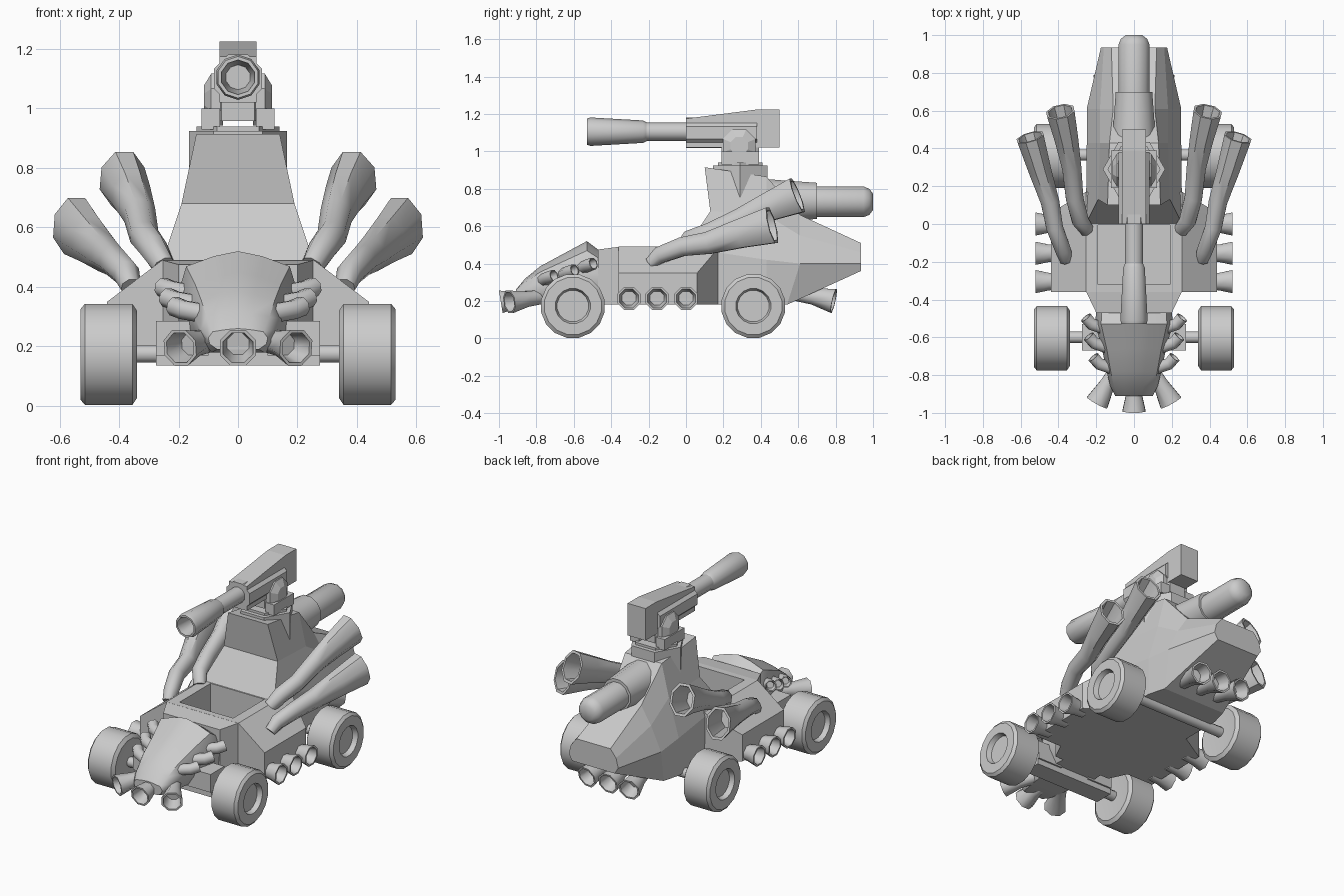
import bpy, bmesh, math
from mathutils import Vector as V

if "Cube" in bpy.data.objects:
    bpy.data.objects.remove(bpy.data.objects["Cube"])


def finish(name, bm, smooth=None):
    bmesh.ops.remove_doubles(bm, verts=bm.verts, dist=0.0005)
    bmesh.ops.recalc_face_normals(bm, faces=bm.faces)
    me = bpy.data.meshes.new(name)
    bm.to_mesh(me)
    bm.free()
    ob = bpy.data.objects.new(name, me)
    bpy.context.collection.objects.link(ob)
    bpy.ops.object.select_all(action='DESELECT')
    ob.select_set(True)
    bpy.context.view_layer.objects.active = ob
    if smooth:
        bpy.ops.object.shade_smooth_by_angle(angle=math.radians(smooth))
    return ob


def skin(bm, rings):
    """Join equal-length closed rings of verts with quads."""
    n = len(rings[0])
    for a, b in zip(rings, rings[1:]):
        for i in range(n):
            j = (i + 1) % n
            bm.faces.new((a[i], a[j], b[j], b[i]))


def hull(name, stations, smooth=None):
    """Loft half sections (x, y, z listed bottom to top), mirrored in x."""
    bm = bmesh.new()
    rings = []
    for s in stations:
        pts = list(s) + [(-x, y, z) for x, y, z in reversed(s)]
        rings.append([bm.verts.new(p) for p in pts])
    skin(bm, rings)
    n = len(rings[0])
    for r in (rings[0], rings[-1]):
        for i in range(n // 2 - 1):
            bm.faces.new((r[i], r[i + 1], r[n - 2 - i], r[n - 1 - i]))
    return finish(name, bm, smooth)


def circle(bm, c, t, r, n, tall=1):
    t = V(t).normalized()
    u = t.cross(V((0, 0, 1)))
    u = u.normalized() if u.length > 0.01 else V((1, 0, 0))
    w = u.cross(t) * tall
    ang = [(k + 0.5) * 2 * math.pi / n for k in range(n)]
    return [bm.verts.new(V(c) + r * (math.cos(a) * u + math.sin(a) * w)) for a in ang]


def lathe(name, origin, axis, profile, n=8, smooth=None):
    """Turn (distance, radius) pairs around an axis; ends are capped."""
    bm = bmesh.new()
    rings = [circle(bm, V(origin) + V(axis) * d, axis, r, n) for d, r in profile]
    skin(bm, rings)
    bm.faces.new(rings[0])
    bm.faces.new(rings[-1])
    return finish(name, bm, smooth)


def pipe(name, pts, radii, n=8, tall=1, depth=0.08):
    """Tube along points with a hollow mouth at the last point."""
    bm = bmesh.new()
    pts = [V(p) for p in pts]
    rings = []
    for i, (p, r) in enumerate(zip(pts, radii)):
        t = pts[min(i + 1, len(pts) - 1)] - pts[max(i - 1, 0)]
        rings.append(circle(bm, p, t, r, n, 1 + (tall - 1) * i / (len(pts) - 1)))
    t.normalize()
    rings.append(circle(bm, pts[-1], t, radii[-1] * 0.83, n, tall))
    rings.append(circle(bm, pts[-1] - t * depth, t, radii[-1] * 0.6, n, tall))
    skin(bm, rings)
    bm.faces.new(rings[0])
    bm.faces.new(rings[-1])
    return finish(name, bm, 50)


def box(name, x, y, z):
    """Box from (min, max) pairs."""
    bm = bmesh.new()
    bmesh.ops.create_cube(bm, size=1)
    for v in bm.verts:
        v.co = [a + (b - a) * (c + 0.5) for (a, b), c in zip((x, y, z), v.co)]
    return finish(name, bm)


# Middle body with side pods, cockpit cut out
def pod(y, w, zm):
    return [(w, y, .18), (w, y, zm), (.255, y, .49)]


body = hull("middle_body", [pod(-.36, .44, .35), pod(.06, .44, .35), pod(.17, .255, .48)])
cut = box("cockpit_cutter", (-.19, .19), (-.32, -.005), (.25, .7))
mod = body.modifiers.new("cockpit", 'BOOLEAN')
mod.object, mod.operation, mod.solver = cut, 'DIFFERENCE', 'EXACT'
bpy.context.view_layer.objects.active = body
bpy.ops.object.modifier_apply(modifier="cockpit")
bpy.data.objects.remove(cut)

# Cowl and rounded nose
hull("cowl", [[(.255, -.355, .18), (.255, -.355, .49)], [(.2, -.47, .18), (.2, -.47, .475)]])


def arch(y, w, top, low=.18):
    h = top - low
    return [(w * .7, y, low), (w * .95, y, low + h * .25), (w, y, low + h * .55),
            (w * .85, y, low + h * .85), (w * .4, y, low + h * .95), (0, y, top)]


hull("nose", [arch(-.45, .2, .46), arch(-.53, .205, .52), arch(-.66, .17, .45),
              arch(-.78, .145, .385), arch(-.86, .125, .32), arch(-.91, .1, .26, .19)], 40)

# Rear body rising to the turret tower
hull("rear_body", [
    [(.25, .17, .18), (.255, 0, .485), (.19, .13, .68), (.14, .1, .915)],
    [(.25, .43, .18), (.25, .43, .42), (.18, .43, .66), (.13, .43, .865)],
    [(.22, .54, .18), (.25, .61, .40), (.18, .61, .55), (.11, .61, .66)],
    [(.15, .935, .36), (.175, .935, .40), (.16, .935, .46), (.12, .935, .51)]])

# Rear tank
lathe("rear_tank_sleeve", (0, 0, .735), (0, 1, 0), [(.38, .125), (.5, .115), (.7, .1)], 12, 40)
lathe("rear_tank", (0, 0, .73), (0, 1, 0),
      [(.6, .085), (.95, .085), (.98, .072), (1.0, .045)], 12, 50)

# Turret base and fork
def hexprism(name, rx, ry, z0, z1, y, taper=1):
    bm = bmesh.new()
    rings = []
    for z, s in ((z0, 1), (z1, taper)):
        rings.append([bm.verts.new((rx * s * math.cos(k * math.pi / 3),
                                    y + ry * s * math.sin(k * math.pi / 3) / .866, z))
                      for k in range(6)])
    skin(bm, rings)
    bm.faces.new(rings[0])
    bm.faces.new(rings[1])
    return finish(name, bm)


hexprism("turret_plinth", .165, .145, .68, .925, .29)
hexprism("turret_plate", .14, .12, .92, .94, .29)
hexprism("turret_cradle", .11, .1, .958, 1.03, .29)
for s in (-1, 1):
    box("fork_arm", sorted((s * .06, s * .122)), (.19, .39), (.93, 1.0))
    lathe("trunnion", (0, .285, 1.03), (s, 0, 0), [(.05, .095), (.09, .095), (.115, .05)], 8)

# Gun: receiver wedge, octagonal jacket, barrel and muzzle
side = [(0, 1.02), (0, 1.175), (.39, 1.225), (.5, 1.225), (.5, 1.02)]
bm = bmesh.new()
sides = [[bm.verts.new((x, y, z)) for y, z in side] for x in (-.063, .063)]
skin(bm, sides)
bm.faces.new(sides[0])
bm.faces.new(sides[1])
finish("gun_receiver", bm)
lathe("gun_jacket", (0, 0, 1.1), (0, 1, 0), [(0, .088), (.38, .088)], 8)
lathe("gun_barrel", (0, 0, 1.105), (0, 1, 0), [(-.25, .05), (.05, .05)], 10, 40)
pipe("gun_muzzle", [(0, -.21, 1.105), (0, -.23, 1.105), (0, -.51, 1.105), (0, -.53, 1.105)],
     [.05, .06, .076, .07], 10, depth=.15)

# Axles, front axle housing
for y in (-.6, .365):
    lathe("axle", (0, y, .175), (1, 0, 0), [(-.4, .032), (.4, .032)], 8, 50)
box("axle_housing", (-.275, .275), (-.66, -.54), (.135, .2))

for s in (-1, 1):
    box("axle_mount", sorted((s * .1, s * .275)), (-.67, -.53), (.17, .285))
    # Wheels with sunken hubs
    for y in (-.605, .36):
        lathe("wheel", (0, y, .173), (s, 0, 0),
              [(.345, .09), (.34, .15), (.355, .173), (.515, .173), (.53, .155),
               (.53, .095), (.5, .085)], 16, 35)
    # Short side exhausts
    for y in (-.305, -.155, 0):
        pipe("side_exhaust", [(s * .38, y, .215), (s * .45, y, .215), (s * .52, y, .213)],
             [.045, .05, .066])
    # Small nose pipes
    for x, y, z in ((.255, -.495, .40), (.24, -.595, .365), (.215, -.705, .335)):
        pipe("nose_pipe", [(s * (x - .13), y - .07, z - .03), (s * (x - .03), y - .035, z - .012),
                           (s * x, y, z)], [.034, .034, .034], depth=.04)
    # Long swept exhausts
    pipe("upper_swept_exhaust",
         [(s * .25, -.03, .47), (s * .285, .02, .53), (s * .315, .14, .57),
          (s * .33, .3, .64), (s * .36, .46, .71), (s * .39, .595, .765)],
         [.04, .048, .05, .055, .068, .08], 8, 1.3, .2)
    pipe("lower_swept_exhaust",
         [(s * .36, -.19, .40), (s * .375, -.14, .445), (s * .42, -.02, .49),
          (s * .445, .12, .51), (s * .5, .29, .56), (s * .55, .46, .605)],
         [.035, .045, .048, .053, .065, .078], 8, 1.35, .2)

# Flared exhausts at the nose and under the tail
for s in (-1, 0, 1):
    ey = .045 * abs(s)
    pipe("front_exhaust", [(s * .08, -.8 + ey, .225), (s * .145, -.9 + ey, .21),
                           (s * .195, -.99 + ey, .195)], [.04, .045, .066])
    pipe("tail_exhaust", [(s * .12, .55, .245), (s * .135, .68, .225), (s * .15, .79, .2)],
         [.04, .048, .07])
